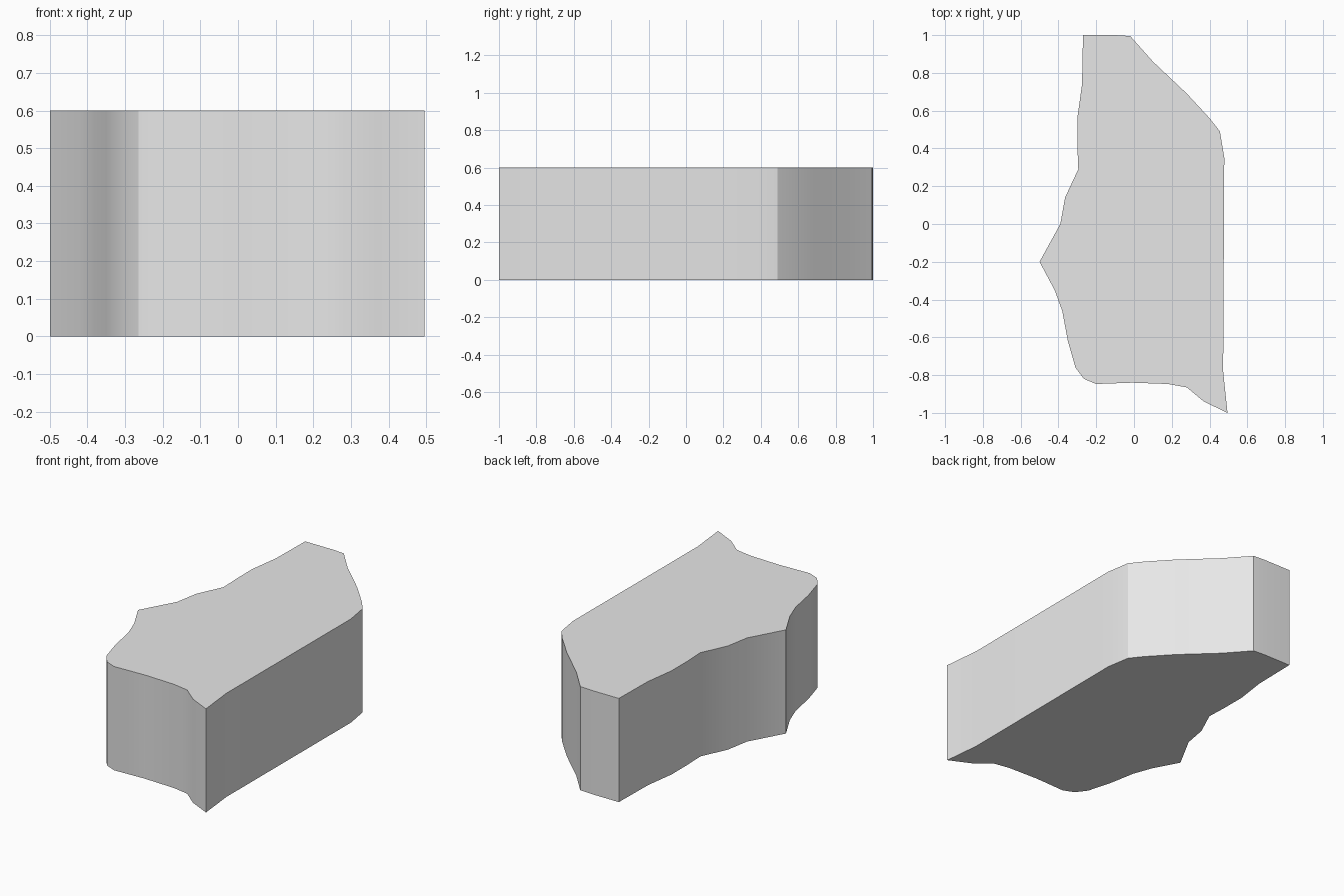
import bpy
import bmesh
import math

HEIGHT = 0.6

old = bpy.data.objects.get("Cube")
if old:
    bpy.data.objects.remove(old, do_unlink=True)

# Plan outline, clockwise from the back right corner
outline = [
    (-0.27, 1.0), (-0.10, 1.0), (-0.02, 0.995), (0.10, 0.86), (0.28, 0.69),
    (0.40, 0.56), (0.455, 0.49), (0.478, 0.35), (0.472, -0.78), (0.495, -1.0),
    (0.37, -0.94), (0.28, -0.865), (0.18, -0.847), (-0.01, -0.84), (-0.20, -0.847),
    (-0.265, -0.82), (-0.31, -0.76), (-0.35, -0.62), (-0.38, -0.46), (-0.42, -0.35),
    (-0.5, -0.2), (-0.39, 0.0), (-0.365, 0.14), (-0.295, 0.29), (-0.30, 0.42),
    (-0.30, 0.56), (-0.275, 0.74),
]
SHOULDER_Y = 0.49  # corner that stays crisp

# Grey material
grey = bpy.data.materials.new("light grey")
grey.use_nodes = True
colour = (0.8, 0.8, 0.8, 1.0)
grey.diffuse_color = colour
grey.node_tree.nodes["Principled BSDF"].inputs["Base Color"].default_value = colour

# Extrude the outline into a prism
bm = bmesh.new()
base = bm.faces.new([bm.verts.new((x, y, 0)) for x, y in outline])
top = bmesh.ops.extrude_face_region(bm, geom=[base], use_keep_orig=True)["geom"]
bmesh.ops.translate(bm, vec=(0, 0, HEIGHT),
                    verts=[v for v in top if isinstance(v, bmesh.types.BMVert)])
bmesh.ops.recalc_face_normals(bm, faces=bm.faces)

# Soft walls, with sharp rims and sharp corners
for face in bm.faces:
    face.smooth = True
for edge in bm.edges:
    at_shoulder = all(v.co.x > 0 and abs(v.co.y - SHOULDER_Y) < 0.01 for v in edge.verts)
    edge.smooth = edge.calc_face_angle(0) < math.radians(30) and not at_shoulder

mesh = bpy.data.meshes.new("building_block")
bm.to_mesh(mesh)
bm.free()
mesh.materials.append(grey)
bpy.context.collection.objects.link(bpy.data.objects.new("building_block", mesh))
